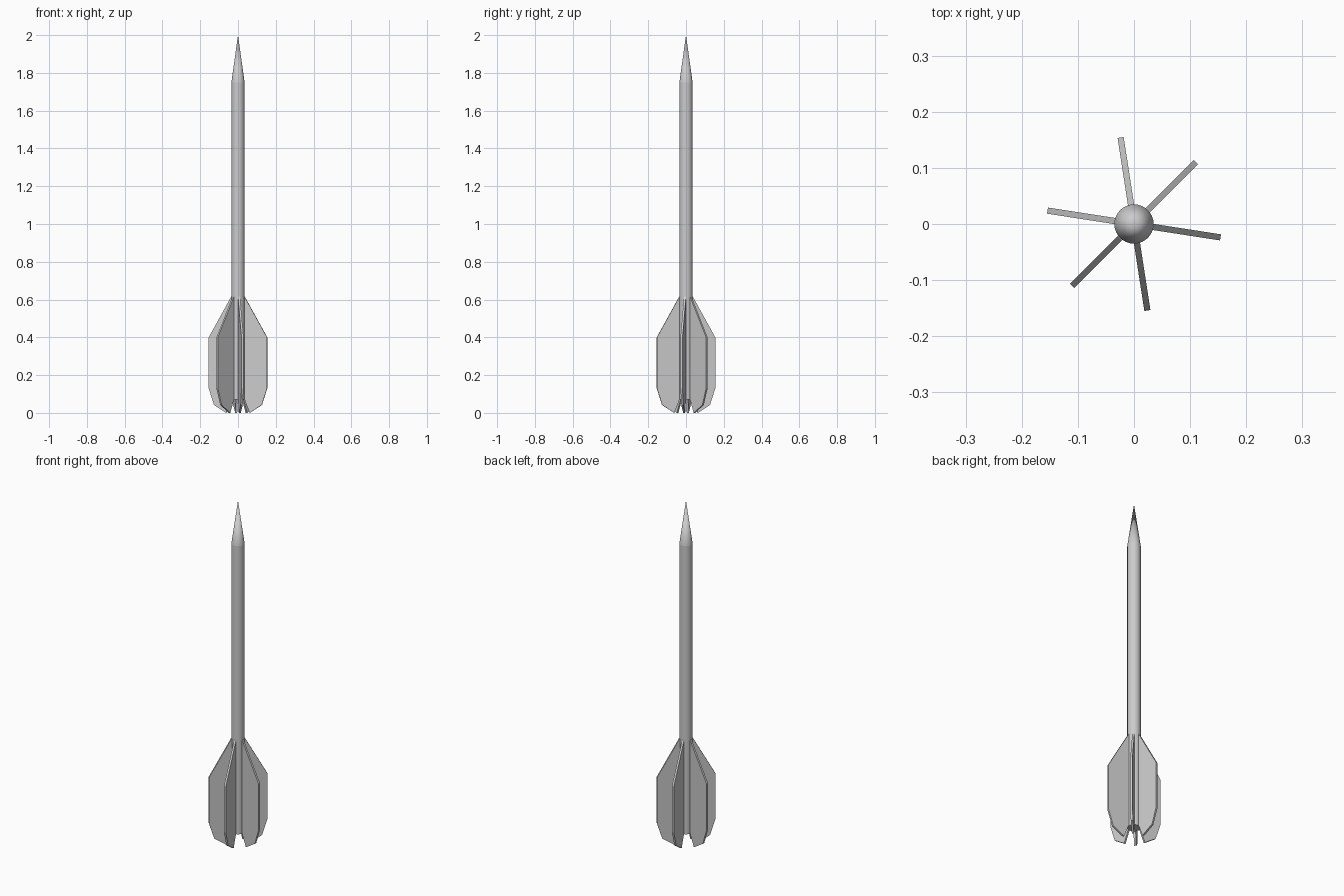
import bpy, bmesh
from math import cos, sin, radians, pi
from mathutils import Matrix

if "Cube" in bpy.data.objects:
    bpy.data.objects.remove(bpy.data.objects["Cube"])

R = 0.035
SIDES = 32


def finish(name, bm):
    bmesh.ops.recalc_face_normals(bm, faces=bm.faces[:])
    me = bpy.data.meshes.new(name)
    bm.to_mesh(me)
    bm.free()
    ob = bpy.data.objects.new(name, me)
    bpy.context.collection.objects.link(ob)
    return ob


def smooth(ob):
    bpy.ops.object.select_all(action='DESELECT')
    bpy.context.view_layer.objects.active = ob
    ob.select_set(True)
    bpy.ops.object.shade_smooth_by_angle(angle=radians(30))


def tapered(name, r1, r2, z1, z2):
    bm = bmesh.new()
    bmesh.ops.create_cone(bm, cap_ends=True, segments=SIDES, radius1=r1, radius2=r2,
                          depth=z2 - z1, matrix=Matrix.Translation((0, 0, (z1 + z2) / 2)))
    bmesh.ops.remove_doubles(bm, verts=bm.verts[:], dist=1e-5)
    ob = finish(name, bm)
    smooth(ob)
    return ob


# Rocket tube and pointed nose
tapered("body_tube", R, R, 0.07, 1.75)
tapered("nose_cone", R, 0.0, 1.75, 2.0)

# Fin outline as (radius, height), extruded to a thin plate
OUTLINE = [(0.03, 0.62), (0.036, 0.615), (0.156, 0.40), (0.156, 0.13),
           (0.128, 0.042), (0.063, 0.0), (0.036, 0.07), (0.03, 0.07)]
THICK = 0.011


def fin(name, degrees):
    bm = bmesh.new()
    face = bm.faces.new([bm.verts.new((r, -THICK / 2, z)) for r, z in OUTLINE])
    ext = bmesh.ops.extrude_face_region(bm, geom=[face])
    moved = [g for g in ext["geom"] if isinstance(g, bmesh.types.BMVert)]
    bmesh.ops.translate(bm, verts=moved, vec=(0, THICK, 0))
    bmesh.ops.rotate(bm, verts=bm.verts[:], cent=(0, 0, 0),
                     matrix=Matrix.Rotation(radians(degrees), 3, 'Z'))
    return finish(name, bm)


# Two opposite groups of three fins
for i, a in enumerate((45, 98.8, 171.2, 225, 278.8, 351.2)):
    fin(f"fin_{i + 1}", a)
